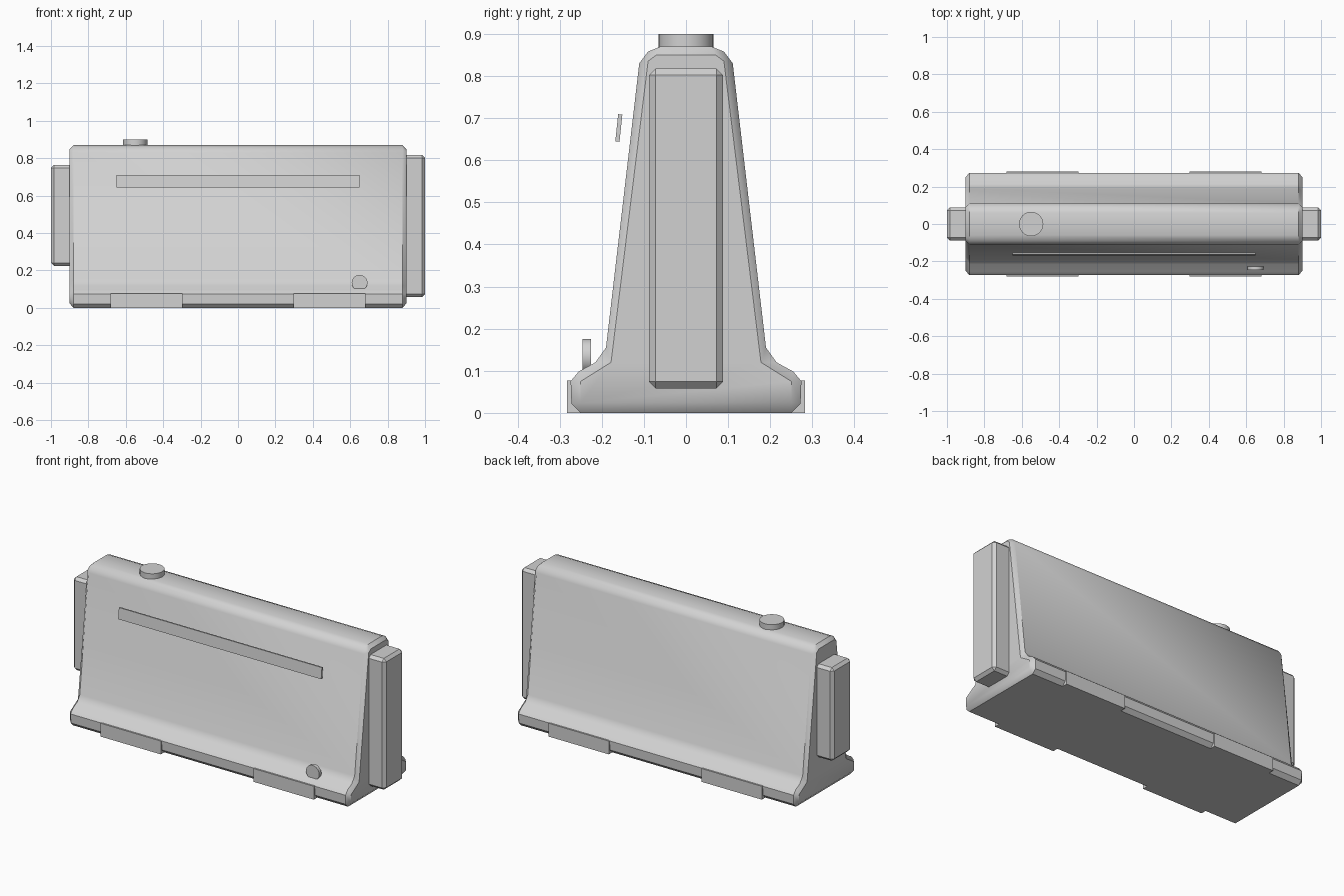
import bpy, bmesh, math
from mathutils import Matrix

if "Cube" in bpy.data.objects:
    bpy.data.objects.remove(bpy.data.objects["Cube"])

grey = bpy.data.materials.new("concrete_grey")
grey.diffuse_color = (0.64, 0.64, 0.64, 1)
grey.use_nodes = True
grey.node_tree.nodes["Principled BSDF"].inputs["Base Color"].default_value = grey.diffuse_color


def finish(bm, name, angle=None):
    bmesh.ops.recalc_face_normals(bm, faces=bm.faces[:])
    mesh = bpy.data.meshes.new(name)
    bm.to_mesh(mesh)
    bm.free()
    mesh.materials.append(grey)
    ob = bpy.data.objects.new(name, mesh)
    bpy.context.collection.objects.link(ob)
    if angle:
        bpy.ops.object.select_all(action='DESELECT')
        bpy.context.view_layer.objects.active = ob
        ob.select_set(True)
        bpy.ops.object.shade_smooth_by_angle(angle=math.radians(angle))
    return ob


def box(name, lo, hi, bevel=0, tilt=0):
    bm = bmesh.new()
    bmesh.ops.create_cube(bm, size=1)
    for v in bm.verts:
        v.co = [v.co[i] * (hi[i] - lo[i]) for i in range(3)]
    if bevel:
        bmesh.ops.bevel(bm, geom=bm.edges[:], offset=bevel, segments=1, affect='EDGES')
    mid = [(lo[i] + hi[i]) / 2 for i in range(3)]
    bm.transform(Matrix.Translation(mid) @ Matrix.Rotation(tilt, 4, 'X'))
    return finish(bm, name)


def disc(name, centre, radius, depth, turn=0):
    bm = bmesh.new()
    bmesh.ops.create_cone(bm, cap_ends=True, segments=32, radius1=radius,
                          radius2=radius, depth=depth)
    bm.transform(Matrix.Translation(centre) @ Matrix.Rotation(turn, 4, 'X'))
    return finish(bm, name, 40)


# Barrier body: half profile (y, z) and the smaller chamfered end profile
outer = [(0.25, 0), (0.272, 0.022), (0.274, 0.075), (0.255, 0.098), (0.215, 0.12),
         (0.19, 0.155), (0.111, 0.83), (0.09, 0.858), (0.06, 0.87)]
inner = [(0.25, 0.024), (0.25, 0.024), (0.25, 0.075), (0.25, 0.075), (0.178, 0.12),
         (0.178, 0.12), (0.09, 0.835), (0.09, 0.835), (0.07, 0.85)]
bm = bmesh.new()
rings = []
for x, half in ((-0.9, inner), (-0.88, outer), (0.88, outer), (0.9, inner)):
    loop = half + [(-y, z) for y, z in reversed(half)]
    rings.append([bm.verts.new((x, y, z)) for y, z in loop])
for a, b in zip(rings, rings[1:]):
    for i in range(len(a)):
        j = (i + 1) % len(a)
        bm.faces.new((a[i], a[j], b[j], b[i]))
bm.faces.new(rings[0])
bm.faces.new(rings[-1])
bmesh.ops.remove_doubles(bm, verts=bm.verts[:], dist=0.0005)
finish(bm, "barrier_body", 40)

# Interlocking end connectors
box("left_connector", (-1.0, -0.088, 0.225), (-0.86, 0.088, 0.765), 0.016)
box("right_connector", (0.86, -0.088, 0.058), (1.0, 0.088, 0.818), 0.016)

# Feet plates along both lower edges
for side in (-1, 1):
    for x in (-0.49, 0.49):
        ys = sorted((side * 0.24, side * 0.282))
        box("foot_plate", (x - 0.193, ys[0], 0), (x + 0.193, ys[1], 0.077))

# Filler cap, drain plug and front reflector strip
disc("filler_cap", (-0.55, 0, 0.88), 0.065, 0.04)
disc("drain_plug", (0.65, -0.236, 0.134), 0.042, 0.02, math.pi / 2)
box("reflector_strip", (-0.65, -0.1645, 0.644), (0.65, -0.1545, 0.709), 0, math.radians(-6))
